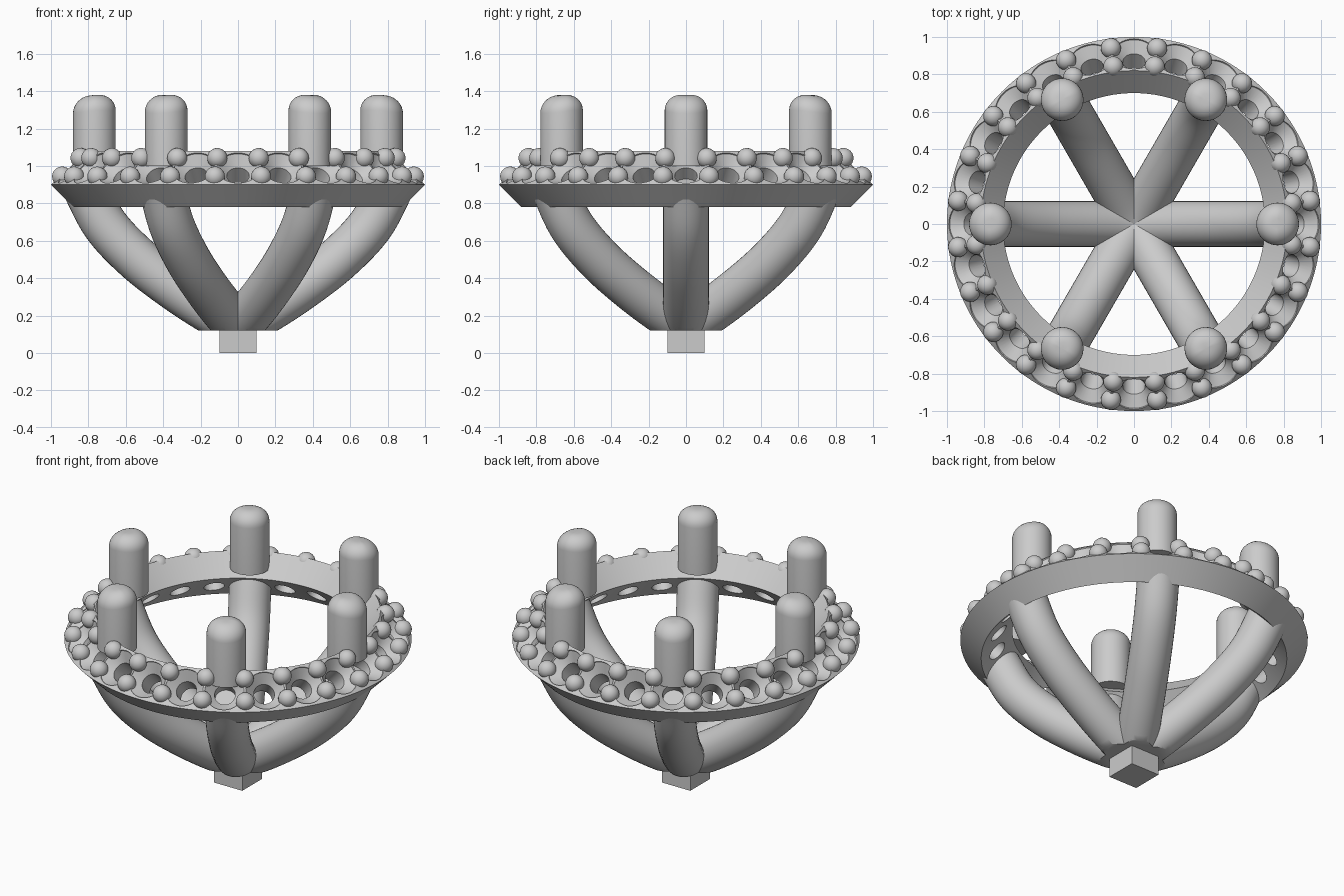
import bpy, bmesh, math
from mathutils import Vector, Matrix

if "Cube" in bpy.data.objects:
    bpy.data.objects.remove(bpy.data.objects["Cube"])

S = math.sqrt(0.5)
FACE_C = Vector((0.91, 0, 0.99))      # middle of the sloped top face of the halo
NORMAL = Vector((S, 0, S))            # outward normal of that face
DOWN = Vector((S, 0, -S))             # down the slope


def spin(angle):
    return Matrix.Rotation(angle, 4, 'Z')


def frame(pos, axis):
    return Matrix.Translation(pos) @ axis.to_track_quat('Z', 'Y').to_matrix().to_4x4()


def lathe(bm, profile, segs, mat=Matrix(), closed=False):
    """Revolve (radius, z) points about z; zero radius gives a pole."""
    rings = []
    for r, z in profile:
        if r < 1e-6:
            rings.append([bm.verts.new(mat @ Vector((0, 0, z)))] * segs)
        else:
            rings.append([bm.verts.new(mat @ Vector((r * math.cos(a), r * math.sin(a), z)))
                          for a in (2 * math.pi * i / segs for i in range(segs))])
    pairs = list(zip(rings, rings[1:])) + ([(rings[-1], rings[0])] if closed else [])
    for lo, hi in pairs:
        for i in range(segs):
            j = (i + 1) % segs
            bm.faces.new(list(dict.fromkeys((lo[i], lo[j], hi[j], hi[i]))))


def smooth(ob, angle=35):
    bpy.ops.object.select_all(action='DESELECT')
    ob.select_set(True)
    bpy.context.view_layer.objects.active = ob
    bpy.ops.object.shade_smooth_by_angle(angle=math.radians(angle))


def finish(bm, name, angle=35):
    bmesh.ops.recalc_face_normals(bm, faces=bm.faces)
    me = bpy.data.meshes.new(name)
    bm.to_mesh(me)
    bm.free()
    ob = bpy.data.objects.new(name, me)
    bpy.context.collection.objects.link(ob)
    smooth(ob, angle)
    return ob


# halo: a band with a rectangular section tilted 45 degrees
bm = bmesh.new()
lathe(bm, [(1.0, 0.9), (0.82, 1.08), (0.70, 0.96), (0.88, 0.78)], 120, closed=True)
halo = finish(bm, "halo_ring", 30)

# 24 conical stone seats with a through hole, square to the top face
bm = bmesh.new()
for k in range(24):
    lathe(bm, [(0, -0.3), (0.06, -0.3), (0.06, -0.06), (0.114, -0.008), (0.114, 0.1), (0, 0.1)],
          32, spin(math.radians(15 * k)) @ frame(FACE_C, NORMAL))
cutter = finish(bm, "seat_cutter")
cutter.hide_render = True
mod = halo.modifiers.new("seats", 'BOOLEAN')
mod.operation = 'DIFFERENCE'
mod.solver = 'EXACT'
mod.object = cutter
bpy.context.view_layer.objects.active = halo
bpy.ops.object.modifier_apply(modifier=mod.name)
bpy.data.objects.remove(cutter)
smooth(halo, 30)

# bead pairs between the seats, each a ball on a short post
bm = bmesh.new()
for k in range(24):
    for along in (0.06, -0.08):
        m = spin(math.radians(15 * k + 7.5)) @ frame(FACE_C + DOWN * along, NORMAL)
        bmesh.ops.create_uvsphere(bm, u_segments=20, v_segments=12, radius=0.054,
                                  matrix=m @ Matrix.Translation((0, 0, -0.006)))
        lathe(bm, [(0, -0.09), (0.045, -0.09), (0.045, 0), (0, 0)], 16, m)
finish(bm, "halo_beads", 40)

# upright prongs with rounded tips that dip slightly outwards
tip = [(0.03 + 0.084 * math.cos(t), 1.298 + 0.082 * math.sin(t))
       for t in (math.pi / 2 * i / 8 for i in range(9))]
for k in range(6):
    bm = bmesh.new()
    lathe(bm, [(0, 1.0), (0.114, 1.0)] + tip + [(0, 1.38)], 40)
    for v in bm.verts:
        if v.co.z > 1.29:
            v.co.z -= 0.14 * max(0, v.co.x)
    bmesh.ops.transform(bm, verts=bm.verts,
                        matrix=spin(math.pi / 3 * k) @ Matrix.Translation((0.768, 0, 0)))
    finish(bm, f"prong_{k + 1}")


# curved legs: a round tube swept along a smooth path, cut flat at the base
PATH = [(0, 0.15), (0.14, 0.22), (0.34, 0.35), (0.54, 0.505), (0.71, 0.685), (0.825, 0.90)]


def smooth_path(pts, steps=6):
    p = [Vector(q) for q in pts]
    p = [2 * p[0] - p[1]] + p + [2 * p[-1] - p[-2]]
    out = []
    for a, b, c, d in zip(p, p[1:], p[2:], p[3:]):
        for i in range(steps):
            t = i / steps
            out.append(0.5 * (2 * b + (c - a) * t + (2 * a - 5 * b + 4 * c - d) * t ** 2
                              + (3 * b - a - 3 * c + d) * t ** 3))
    return out + [p[-2]]


points = smooth_path(PATH)
for k in range(6):
    bm = bmesh.new()
    rings = []
    for i, c in enumerate(points):
        t = (points[min(i + 1, len(points) - 1)] - points[max(i - 1, 0)]).normalized()
        ring = []
        for j in range(36):
            a = 2 * math.pi * j / 36
            u, v = 0.122 * math.cos(a), 0.122 * math.sin(a)
            ring.append(bm.verts.new((c.x - t.y * u, v, c.y + t.x * u)))
        rings.append(ring)
    for lo, hi in zip(rings, rings[1:]):
        for j in range(36):
            n = (j + 1) % 36
            bm.faces.new((lo[j], lo[n], hi[n], hi[j]))
    bm.faces.new(rings[0])
    bm.faces.new(rings[-1])
    cut = bmesh.ops.bisect_plane(bm, geom=bm.verts[:] + bm.edges[:] + bm.faces[:],
                                 plane_co=(0, 0, 0.12), plane_no=(0, 0, 1), clear_inner=True)
    edges = [e for e in cut['geom_cut'] if isinstance(e, bmesh.types.BMEdge)]
    bmesh.ops.holes_fill(bm, edges=edges, sides=0)
    bmesh.ops.transform(bm, matrix=spin(math.pi / 3 * k), verts=bm.verts)
    finish(bm, f"leg_{k + 1}")

# square peg under the legs
bm = bmesh.new()
bmesh.ops.create_cube(bm, size=1, matrix=Matrix.Translation((0, 0, 0.08))
                      @ Matrix.Diagonal((0.2, 0.2, 0.16, 1)))
finish(bm, "base_peg")
